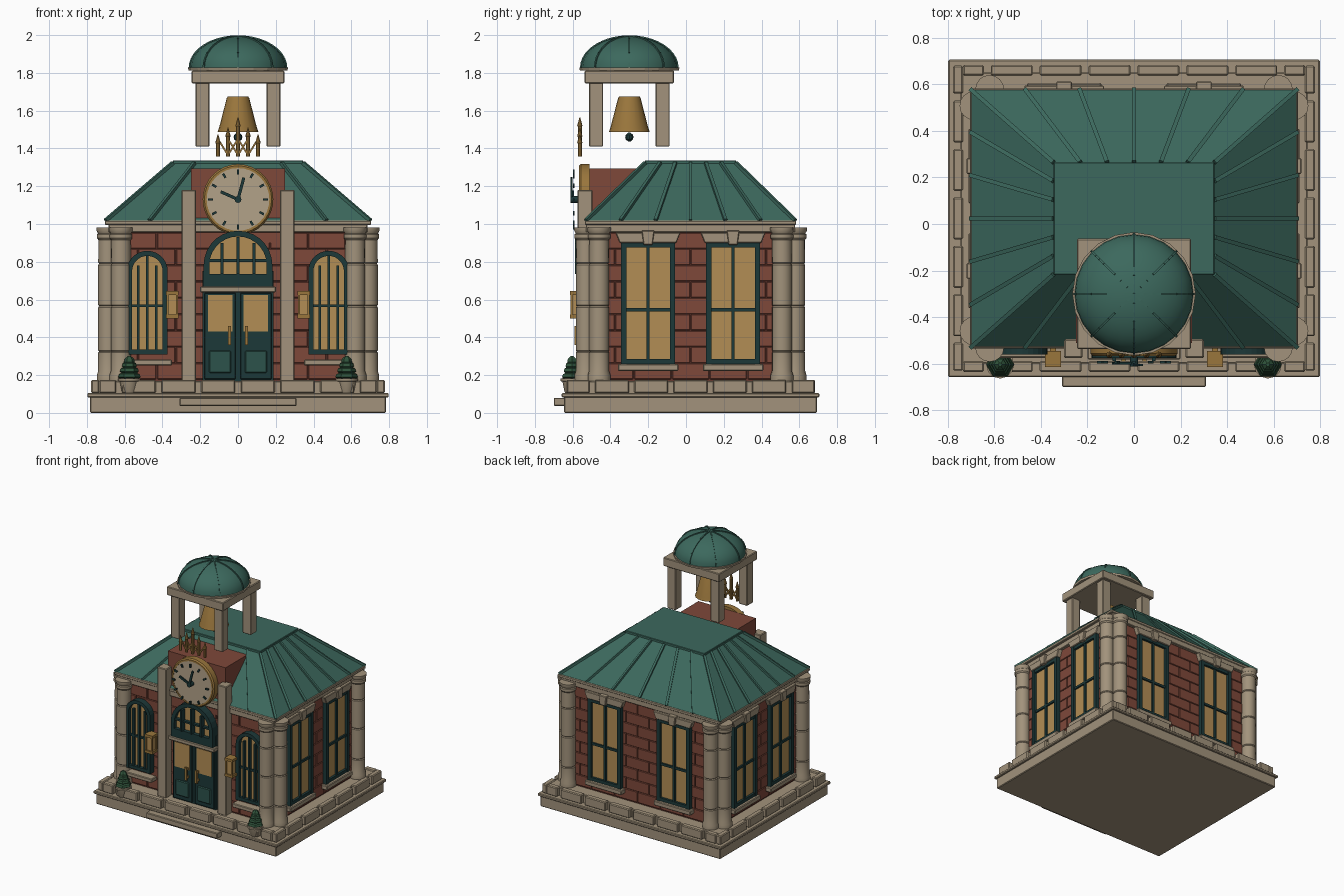
import bpy, bmesh
from math import pi, sin, cos
from mathutils import Matrix, Vector

if "Cube" in bpy.data.objects:
    bpy.data.objects.remove(bpy.data.objects["Cube"])

CY = 0.024  # middle of the building in y


def mat(name, *c):
    m = bpy.data.materials.new(name)
    m.diffuse_color = (*c, 1)
    m.use_nodes = True
    m.node_tree.nodes["Principled BSDF"].inputs["Base Color"].default_value = m.diffuse_color
    return m


STONE = mat("stone", 0.36, 0.29, 0.20)
BRICK = mat("brick", 0.21, 0.065, 0.042)
MORTAR = mat("mortar", 0.13, 0.04, 0.028)
COPPER = mat("copper_green", 0.045, 0.14, 0.11)
DARK = mat("dark_green", 0.012, 0.04, 0.04)
PANEL = mat("panel_green", 0.025, 0.085, 0.07)
GOLD = mat("gold", 0.32, 0.18, 0.045)
GLASS = mat("warm_glass", 0.45, 0.27, 0.09)
CREAM = mat("clock_cream", 0.45, 0.36, 0.25)
LEAF = mat("leaf", 0.03, 0.09, 0.045)


def finish(name, bm, m, bevel=0, M=None, smooth=False):
    bmesh.ops.recalc_face_normals(bm, faces=bm.faces)
    if M:
        bm.transform(M)
    me = bpy.data.meshes.new(name)
    bm.to_mesh(me)
    bm.free()
    ob = bpy.data.objects.new(name, me)
    bpy.context.collection.objects.link(ob)
    me.materials.append(m)
    if bevel:
        b = ob.modifiers.new("bevel", 'BEVEL')
        b.width, b.segments = bevel, 1
    if smooth:
        bpy.ops.object.select_all(action='DESELECT')
        ob.select_set(True)
        bpy.context.view_layer.objects.active = ob
        bpy.ops.object.shade_smooth_by_angle(angle=0.6)
    return ob


def boxes(name, items, m, bevel=0, M=None):
    """Each item: x0, x1, y0, y1, z0, z1"""
    bm = bmesh.new()
    for x0, x1, y0, y1, z0, z1 in items:
        T = Matrix.Translation(((x0 + x1) / 2, (y0 + y1) / 2, (z0 + z1) / 2))
        bmesh.ops.create_cube(bm, size=1, matrix=T @ Matrix.Diagonal((x1 - x0, y1 - y0, z1 - z0, 1)))
    return finish(name, bm, m, bevel, M)


def prism(name, pts, y0, y1, m, bevel=0, M=None):
    """Outline in x, z extruded along y"""
    bm = bmesh.new()
    f = bm.faces.new([bm.verts.new((x, y0, z)) for x, z in pts])
    r = bmesh.ops.extrude_face_region(bm, geom=[f])
    bmesh.ops.translate(bm, vec=(0, y1 - y0, 0), verts=[v for v in r['geom'] if isinstance(v, bmesh.types.BMVert)])
    return finish(name, bm, m, bevel, M)


def lathe(name, prof, m, loc=(0, 0, 0), n=16, rot=None, smooth=True):
    """Profile of r, z turned round z"""
    bm = bmesh.new()
    rings = [[bm.verts.new((r * cos(2 * pi * i / n), r * sin(2 * pi * i / n), z)) for i in range(n)] for r, z in prof]
    for a, b in zip(rings, rings[1:]):
        for i in range(n):
            bm.faces.new((a[i], a[(i + 1) % n], b[(i + 1) % n], b[i]))
    bm.faces.new(rings[0])
    bm.faces.new(rings[-1])
    return finish(name, bm, m, 0, Matrix.Translation(loc) @ (rot or Matrix()), smooth)


def bars(name, segs, w, h, m):
    """Square bars between pairs of points"""
    bm = bmesh.new()
    for a, b in segs:
        a, b = Vector(a), Vector(b)
        R = (b - a).to_track_quat('X', 'Z').to_matrix().to_4x4()
        bmesh.ops.create_cube(bm, size=1, matrix=Matrix.Translation((a + b) / 2) @ R @ Matrix.Diagonal(((b - a).length, w, h, 1)))
    return finish(name, bm, m)


def arch(cx, hw, z0, spring, n=14):
    return [(cx - hw, z0)] + [(cx - hw * cos(pi * i / n), spring + hw * sin(pi * i / n)) for i in range(n + 1)] + [(cx + hw, z0)]


def arch_frame(name, cx, hw, t, z0, spring, y0, y1, m):
    prism(name, arch(cx, hw, z0, spring) + arch(cx, hw - t, z0, spring)[::-1], y0, y1, m)


# Base, step and plinth
boxes("base_slab", [(-.783, .783, -.645, .693, 0, .086)], STONE, .005)
boxes("base_lip", [(-.798, .798, -.658, .706, .082, .104)], STONE, .005)
boxes("front_step", [(-.31, .31, -.70, -.60, .036, .08)], STONE, .005)
boxes("plinth", [(-.745, .745, -.60, .65, .10, .168)], STONE, .004)
blocks = []
for lo, hi in [(u - .09, u + .09) for u in (-.525, -.315, -.105, .105, .315, .525)] + [(-.735, -.645), (.645, .735)]:
    blocks += [(lo, hi, -.635, -.59, .104, .175), (lo, hi, .638, .683, .104, .175)]
for lo, hi in [(v + CY - .09, v + CY + .09) for v in (-.416, -.208, 0, .208, .416)] + [(-.63, -.51), (.56, .68)]:
    blocks += [(-.777, -.735, lo, hi, .104, .175), (.735, .777, lo, hi, .104, .175)]
boxes("plinth_blocks", blocks, STONE, .006)

# Walls with staggered bricks
boxes("wall_core", [(-.657, .657, -.502, .55, .16, .96)], MORTAR)
for k, (side, d, half) in enumerate([("front", .526, .63), ("right", .657, .50), ("back", .526, .63), ("left", .657, .50)]):
    M = Matrix.Translation((0, CY, 0)) @ Matrix.Rotation(k * pi / 2, 4, 'Z')
    items, h = [], .0865
    for row in range(9):
        x = -half - (row % 2) * .1
        while x < half:
            lo, hi = max(x + .003, -half), min(x + .197, half)
            if hi - lo > .02:
                items.append((lo, hi, -d - .01, -d + .01, .178 + row * h, .175 + (row + 1) * h))
            x += .2
    boxes(side + "_bricks", items, BRICK, .003, M)
    if side == "front":
        continue
    # Tall windows on the sides and back
    for u in ((-.30, .30) if side == "back" else (-.225, .225)):
        boxes(side + "_window_glass", [(u - .125, u + .125, -d - .018, -d, .28, .88)], GLASS, 0, M)
        boxes(side + "_window_frame", [
            (u - .143, u - .115, -d - .04, -d, .26, .90), (u + .115, u + .143, -d - .04, -d, .26, .90),
            (u - .115, u + .115, -d - .036, -d, .26, .285), (u - .115, u + .115, -d - .036, -d, .875, .90),
            (u - .009, u + .009, -d - .032, -d, .285, .875), (u - .115, u + .115, -d - .030, -d, .538, .556)], DARK, 0, M)
        boxes(side + "_window_sill", [(u - .16, u + .16, -d - .055, -d, .222, .258)], STONE, .005, M)
        prism(side + "_lintel", [(u - .15, .90), (u + .15, .90), (u + .172, .955), (u - .172, .955)], -d - .045, -d, STONE, .004, M)
        prism(side + "_keystone", [(u - .024, .89), (u + .024, .89), (u + .034, .965), (u - .034, .965)], -d - .062, -d, STONE, .004, M)

# Paired corner columns made of drums
col = [(.05, .165), (.06, .17), (.06, .20), (.053, .222)]
for z in (.325, .565, .79):
    col += [(.053, z - .006), (.048, z), (.053, z + .006)]
col += [(.052, .915), (.06, .925), (.06, .945), (.054, .95), (.062, .965), (.062, .982)]
for sx in (-1, 1):
    for sy in (-1, 1):
        for x, y in ((.62, .554), (.687, .484)):
            lathe("corner_column", col, STONE, (sx * x, CY + sy * y, 0))

# Cornice, roof, standing seams
boxes("cornice", [(-.685, .685, -.53, .578, .955, 1.0)], STONE, .004)
boxes("eave", [(-.705, .705, -.535, .583, .995, 1.018)], STONE, .004)
bm = bmesh.new()
lo = [Vector((sx * .70, CY + sy * .553, 1.016)) for sx, sy in ((-1, -1), (1, -1), (1, 1), (-1, 1))]
hi = [Vector((sx * .345, CY + sy * .24, 1.32)) for sx, sy in ((-1, -1), (1, -1), (1, 1), (-1, 1))]
vl, vh = [bm.verts.new(p) for p in lo], [bm.verts.new(p) for p in hi]
for i in range(4):
    bm.faces.new((vl[i], vl[(i + 1) % 4], vh[(i + 1) % 4], vh[i]))
bm.faces.new(vl)
bm.faces.new(vh)
finish("hipped_roof", bm, COPPER)
seams = []
for i in range(4):
    for j in range(6):
        if i == 0 and j in (2, 3, 4):
            continue  # the clock gable stands here
        seams.append((lo[i].lerp(lo[(i + 1) % 4], j / 6), hi[i].lerp(hi[(i + 1) % 4], j / 6)))
bars("roof_seams", seams, .018, .024, COPPER)
boxes("roof_cap", [(-.345, .345, -.217, .265, 1.312, 1.337)], COPPER, .003)

# Clock gable and pilasters
boxes("clock_gable", [(-.25, .25, -.512, -.08, .90, 1.295)], BRICK)
for s in (-1, 1):
    boxes("pilaster", [(min(s * .222, s * .30), max(s * .222, s * .30), -.575, -.495, .165, 1.18)], STONE, .005)

# Double door with arched fanlight
boxes("door_frame", [(-.187, .187, -.54, -.50, .17, .75)], DARK)
for s in (-1, 1):
    x = s * .095
    boxes("door_leaf", [(x - .083, x + .083, -.553, -.53, .178, .635)], DARK, .004)
    boxes("door_glass", [(x - .065, x + .065, -.558, -.54, .43, .625)], GLASS)
    boxes("door_panel", [(x - .058, x + .058, -.562, -.54, .21, .33)], PANEL, .006)
    boxes("door_handle", [(s * .045 - .009, s * .045 + .009, -.59, -.575, .36, .46),
                          (s * .045 - .006, s * .045 + .006, -.578, -.55, .37, .385),
                          (s * .045 - .006, s * .045 + .006, -.578, -.55, .435, .45)], GOLD)
boxes("door_transom", [(-.20, .20, -.582, -.50, .638, .67)], STONE, .005)
prism("fanlight_glass", arch(0, .16, .70, .785), -.545, -.50, GLASS)
arch_frame("fanlight_frame", 0, .182, .03, .67, .782, -.575, -.50, DARK)
boxes("fanlight_bars", [(-.18, .18, -.575, -.52, .67, .735), (-.15, .15, -.57, -.54, .80, .814)]
      + [(x - .007, x + .007, -.588, -.54, .735, t) for x, t in ((-.085, .90), (0, .93), (.085, .90))], DARK)

# Arched front windows
for s in (-1, 1):
    cx = s * .48
    prism("front_window_glass", arch(cx, .09, .32, .75), -.53, -.50, GLASS)
    arch_frame("front_window_frame", cx, .108, .027, .31, .75, -.56, -.50, DARK)
    boxes("front_window_bars", [(cx - .10, cx + .10, -.555, -.51, .31, .335), (cx - .08, cx + .08, -.545, -.52, .56, .574)]
          + [(cx + u - .007, cx + u + .007, -.55, -.52, .33, t) for u, t in ((-.048, .78), (0, .83), (.048, .78))], DARK)
    boxes("front_window_sill", [(cx - .13, cx + .13, -.575, -.50, .25, .282)], STONE, .005)
    # Wall lantern
    lx = s * .348
    boxes("lantern", [(lx - .034, lx + .034, -.615, -.545, .50, .52), (lx - .034, lx + .034, -.615, -.545, .625, .645),
                      (lx - .012, lx + .012, -.56, -.505, .56, .60)]
          + [(lx + a - .005, lx + a + .005, b - .005, b + .005, .51, .635) for a in (-.026, .026) for b in (-.607, -.553)], GOLD)
    boxes("lantern_glass", [(lx - .022, lx + .022, -.603, -.557, .515, .63)], GLASS)
    # Potted topiary
    px = s * .575
    lathe("planter", [(.035, .104), (.04, .115), (.05, .165), (.06, .168), (.06, .182), (.045, .184)], STONE, (px, -.604, 0), 12)
    for z, r in ((.195, .06), (.225, .05), (.252, .039), (.275, .028)):
        lathe("topiary_tier", [(r * .6, z - .022), (r, z - .006), (r * .9, z + .01), (r * .3, z + .026)], LEAF, (px, -.604, 0), 6, smooth=False)

# Clock
FACE = Matrix.Rotation(pi / 2, 4, 'X')
lathe("clock_rim", [(.187, 0), (.187, .045), (.178, .055), (.166, .055), (.166, .045)], GOLD, (0, -.512, 1.13), 32, FACE)
lathe("clock_face", [(.168, 0), (.168, .052)], CREAM, (0, -.512, 1.13), 32, FACE)


def dial(r, k, y):
    return (r * sin(k * pi / 6), y, 1.13 + r * cos(k * pi / 6))


bars("clock_ticks", [(dial(.132, k, -.594), dial(.158, k, -.594)) for k in range(12)], .01, .012, DARK)
bars("clock_hands", [(dial(-.015, 9.8, -.598), dial(.10, 9.8, -.598)), (dial(-.015, .5, -.606), dial(.12, .5, -.606))], .01, .016, DARK)
lathe("clock_hub", [(.018, 0), (.018, .04)], DARK, (0, -.572, 1.13), 12, FACE)

# Gilded cresting above the clock
for x, top in ((-.106, 1.475), (-.053, 1.51), (0, 1.565), (.053, 1.51), (.106, 1.475)):
    lathe("crest_spike", [(.011, 1.358), (.011, top - .05), (.014, top - .045), (.002, top)], GOLD, (x, -.562, 0), 8, smooth=False)
bars("crest_braces", [((s * a, -.562, 1.365), (s * b, -.562, 1.45)) for s in (-1, 1) for a, b in ((.053, .106), (0, .053), (.053, 0))], .009, .009, GOLD)

# Belfry, bell and dome
BY = -.30
boxes("belfry_posts", [(x - .037, x + .037, BY + y - .037, BY + y + .037, 1.41, 1.75) for x in (-.188, .188) for y in (-.176, .176)], STONE, .004)
boxes("belfry_slab", [(-.245, .245, BY - .237, BY + .237, 1.745, 1.812)], STONE, .005)
lathe("bell", [(.108, 1.488), (.10, 1.51), (.06, 1.665), (.054, 1.676)], GOLD, (0, BY, 0), 20)
lathe("clapper", [(.006, 1.436), (.02, 1.448), (.023, 1.46), (.02, 1.472), (.006, 1.484)], DARK, (0, BY, 0), 10)
lathe("dome_rim", [(.262, 1.812), (.265, 1.828)], STONE, (0, BY, 0), 20, smooth=False)
curve = [(.255 * cos(t * pi / 20), 1.828 + .165 * sin(t * pi / 20)) for t in range(10)] + [(.004, 1.993)]
lathe("dome", curve, COPPER, (0, BY, 0), 24)
ribs = []
for k in range(8):
    p = [Vector((r * cos(k * pi / 4), BY + r * sin(k * pi / 4), z)) for r, z in curve]
    ribs += list(zip(p, p[1:]))
bars("dome_ribs", ribs, .009, .012, COPPER)
